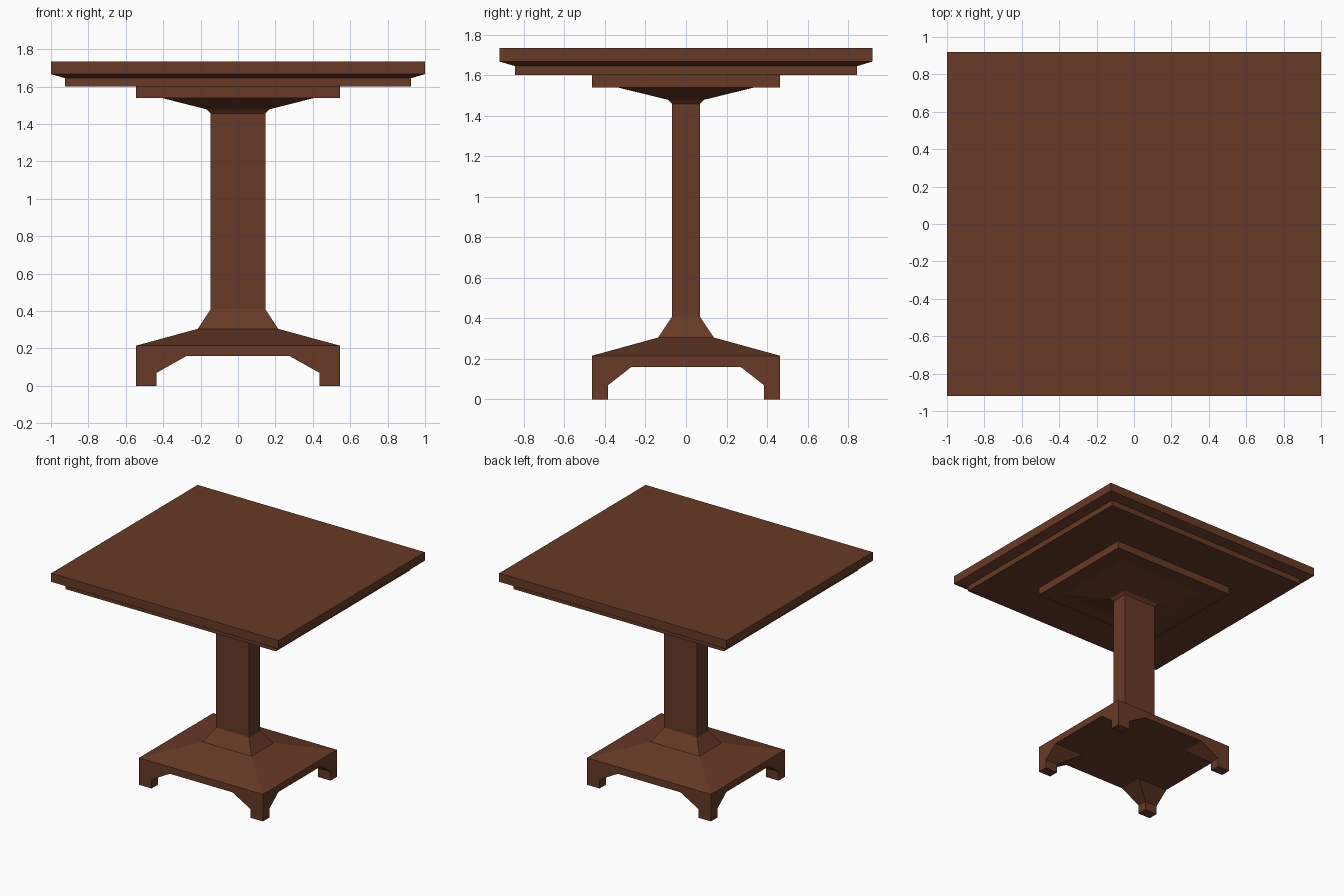
import bpy, bmesh

if "Cube" in bpy.data.objects:
    bpy.data.objects.remove(bpy.data.objects["Cube"])

wood = bpy.data.materials.new("dark brown wood")
wood.diffuse_color = (0.138, 0.042, 0.020, 1)
wood.use_nodes = True
wood.node_tree.nodes["Principled BSDF"].inputs["Base Color"].default_value = wood.diffuse_color


def loft(name, sections):
    """Closed solid through rectangles (x0, x1, y0, y1, z), listed bottom to top."""
    bm = bmesh.new()
    rings = [[bm.verts.new((x, y, z)) for x, y in
              ((x0, y0), (x1, y0), (x1, y1), (x0, y1))]
             for x0, x1, y0, y1, z in sections]
    bm.faces.new(rings[0][::-1])
    bm.faces.new(rings[-1])
    for a, b in zip(rings, rings[1:]):
        for i in range(4):
            j = (i + 1) % 4
            bm.faces.new((a[i], a[j], b[j], b[i]))
    bmesh.ops.recalc_face_normals(bm, faces=bm.faces)
    mesh = bpy.data.meshes.new(name)
    bm.to_mesh(mesh)
    bm.free()
    mesh.materials.append(wood)
    obj = bpy.data.objects.new(name, mesh)
    bpy.context.collection.objects.link(obj)
    return obj


def centred(name, sections):
    return loft(name, [(-hx, hx, -hy, hy, z) for hx, hy, z in sections])


# Table top with stepped, bevelled underside
centred("table_top", [(0.925, 0.845, 1.60), (0.925, 0.845, 1.645),
                      (1.0, 0.92, 1.667), (1.0, 0.92, 1.735)])

# Mounting plate under the top
centred("support_plate", [(0.545, 0.465, 1.54), (0.545, 0.465, 1.60)])

# Pedestal: sloped base, flare, column and spreading capital
centred("pedestal", [(0.545, 0.465, 0.16), (0.545, 0.465, 0.215),
                     (0.215, 0.138, 0.305), (0.146, 0.068, 0.41),
                     (0.146, 0.068, 1.457), (0.166, 0.087, 1.478),
                     (0.41, 0.34, 1.54)])

# Four bracket feet that widen inward towards the base
for sx, side in ((-1, "left"), (1, "right")):
    for sy, end in ((-1, "front"), (1, "back")):
        loft(f"{end}_{side}_foot",
             [(sx * xi, sx * 0.545, sy * yi, sy * 0.465, z) for xi, yi, z in
              ((0.435, 0.385, 0), (0.435, 0.385, 0.07), (0.275, 0.27, 0.16))])
